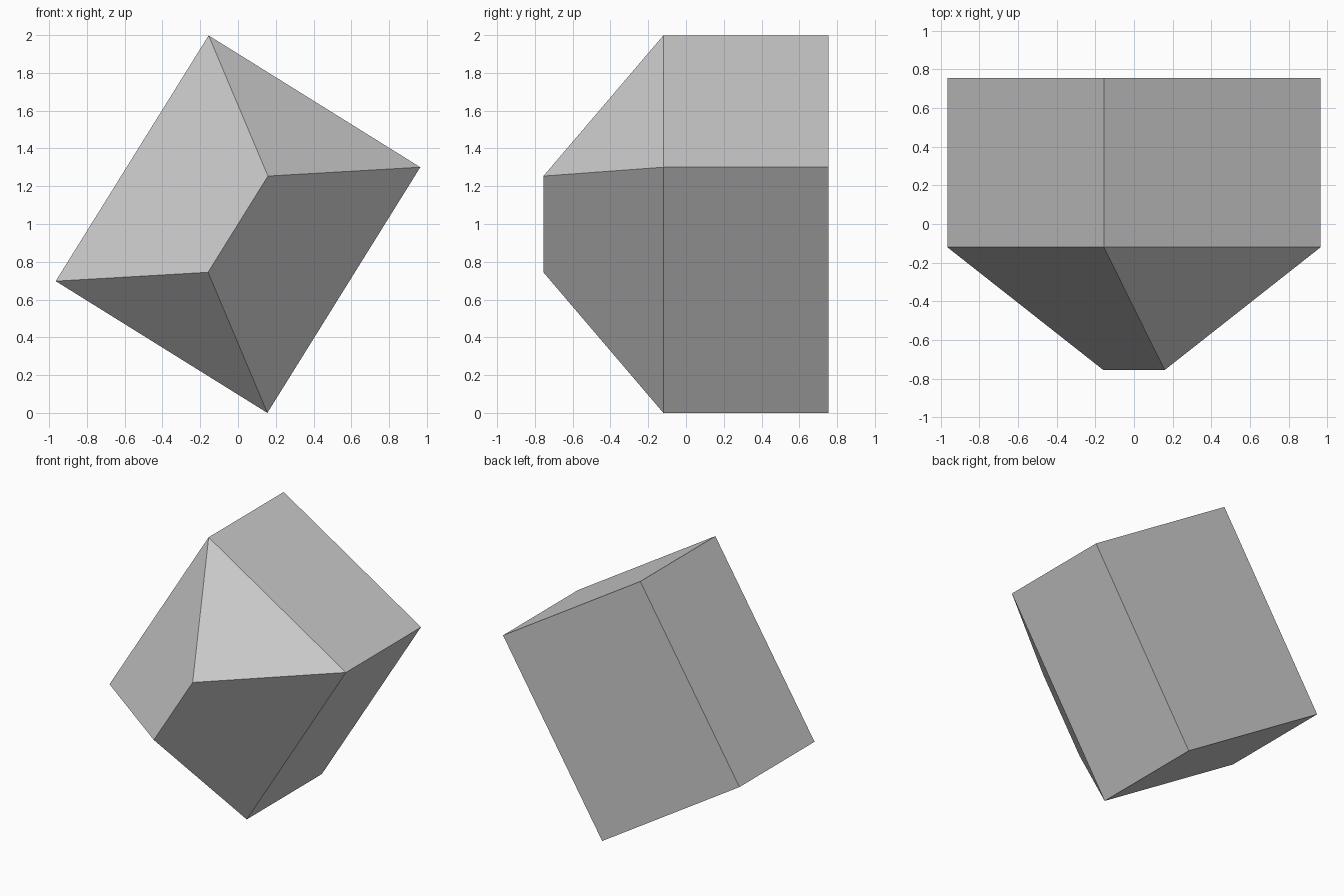
import bpy, bmesh
from math import radians
from mathutils import Matrix

if "Cube" in bpy.data.objects:
    bpy.data.objects.remove(bpy.data.objects["Cube"])

HALF_LONG, HALF_SHORT, HALF_RIDGE = 0.766, 0.66, 0.30
BACK_Y, EAVE_Y, RIDGE_Y = 0.755, -0.12, -0.755

# Rectangular block
bm = bmesh.new()
bmesh.ops.create_cube(bm, size=2)
for v in bm.verts:
    v.co.x *= HALF_LONG
    v.co.z *= HALF_SHORT
    v.co.y = BACK_Y if v.co.y > 0 else EAVE_Y

# Front face drawn out and pinched into a hipped ridge
bm.normal_update()
front = min(bm.faces, key=lambda f: f.calc_center_median().y)
cap = bmesh.ops.extrude_discrete_faces(bm, faces=[front])["faces"][0]
for v in cap.verts:
    v.co = (HALF_RIDGE if v.co.x > 0 else -HALF_RIDGE, RIDGE_Y, 0)
bmesh.ops.remove_doubles(bm, verts=bm.verts[:], dist=0.0001)

# Tilt the block onto its lower corner edge, resting on the floor
bm.transform(Matrix.Translation((0, 0, 1)) @ Matrix.Rotation(radians(-58.1), 4, 'Y'))
low = min(v.co.z for v in bm.verts)
bmesh.ops.translate(bm, verts=bm.verts[:], vec=(0, 0, -low))
bmesh.ops.recalc_face_normals(bm, faces=bm.faces[:])

mesh = bpy.data.meshes.new("hipped_block")
bm.to_mesh(mesh)
bm.free()
bpy.context.collection.objects.link(bpy.data.objects.new("hipped_block", mesh))
